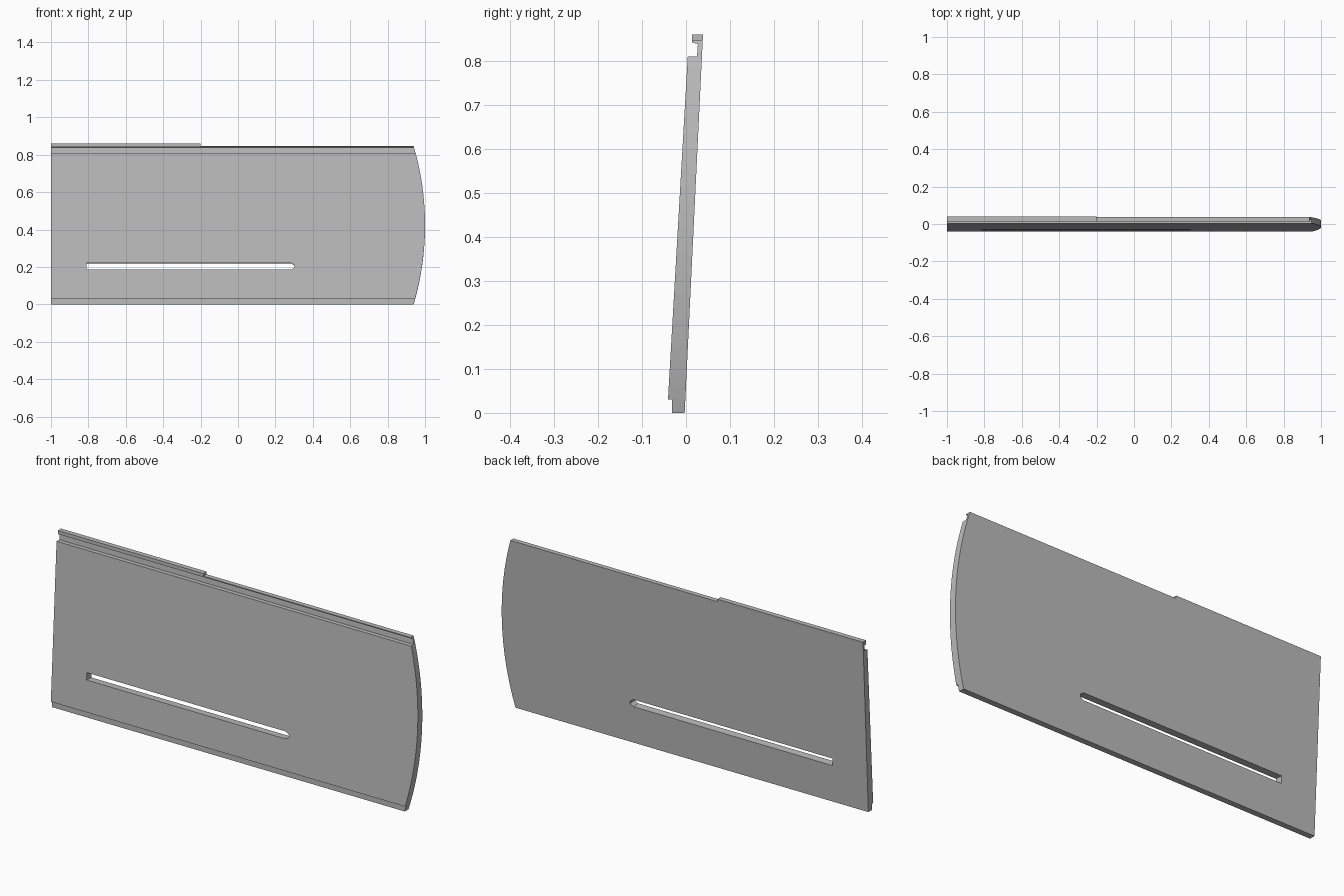
import bpy, bmesh, math
from mathutils import Matrix, Vector

cube = bpy.data.objects.get("Cube")
if cube:
    bpy.data.objects.remove(cube, do_unlink=True)

grey = bpy.data.materials.new("plain grey")
grey.use_nodes = True
colour = (0.5, 0.5, 0.5, 1)
grey.diffuse_color = colour
grey.node_tree.nodes["Principled BSDF"].inputs["Base Color"].default_value = colour

TILT = math.radians(2.9)
MIDDLE = 0.423


def prism(name, points, direction):
    """Extrude a closed outline of 3D points along a direction."""
    bm = bmesh.new()
    face = bm.faces.new([bm.verts.new(p) for p in points])
    moved = bmesh.ops.extrude_face_region(bm, geom=[face])["geom"]
    bmesh.ops.translate(bm, vec=Vector(direction),
                        verts=[v for v in moved if isinstance(v, bmesh.types.BMVert)])
    bmesh.ops.recalc_face_normals(bm, faces=bm.faces)
    mesh = bpy.data.meshes.new(name)
    bm.to_mesh(mesh)
    bm.free()
    mesh.materials.append(grey)
    obj = bpy.data.objects.new(name, mesh)
    bpy.context.collection.objects.link(obj)
    return obj


def cut(target, name, outline, operation):
    """Cut the target with an x-z outline running square to the leaning panel."""
    tool = prism(name, [(x, -0.3, z - MIDDLE) for x, z in outline], (0, 0.6, 0))
    tool.data.transform(Matrix.Translation((0, 0, MIDDLE)) @ Matrix.Rotation(-TILT, 4, "X"))
    tool.hide_render = True
    mod = target.modifiers.new(name, "BOOLEAN")
    mod.operation, mod.object, mod.solver = operation, tool, "EXACT"
    bpy.context.view_layer.objects.active = target
    bpy.ops.object.modifier_apply(modifier=name)
    bpy.data.objects.remove(tool, do_unlink=True)


# Leaning panel with a rebated foot and a grooved top lip
profile = [(-0.032, 0), (-0.003, 0), (0.038, 0.847), (0.014, 0.847), (0.014, 0.842),
           (0.027, 0.839), (0.025, 0.81), (0.004, 0.81), (-0.041, 0.03), (-0.032, 0.03)]
panel = prism("panel", [(-1, y, z) for y, z in profile], (2.1, 0, 0))

# Bowed end
radius = 1.5
half = math.asin(0.48 / radius)
steps = 32
arc = [(1 - radius + radius * math.cos(a), MIDDLE + radius * math.sin(a))
       for a in (-half + 2 * half * i / steps for i in range(steps + 1))]
cut(panel, "end_trim", [(-1.2, 0.903), (-1.2, -0.057)] + arc, "INTERSECT")

# Long slot with one blunt point
slot = [(-0.81, 0.184), (0.285, 0.184), (0.302, 0.196), (0.302, 0.207),
        (0.285, 0.22), (-0.81, 0.22)]
cut(panel, "slot_cutter", slot, "DIFFERENCE")

# Raised rib on part of the top lip
prism("top_rib", [(-1, 0.014, 0.847), (-1, 0.038, 0.847), (-1, 0.039, 0.86), (-1, 0.014, 0.86)],
      (0.8, 0, 0))
